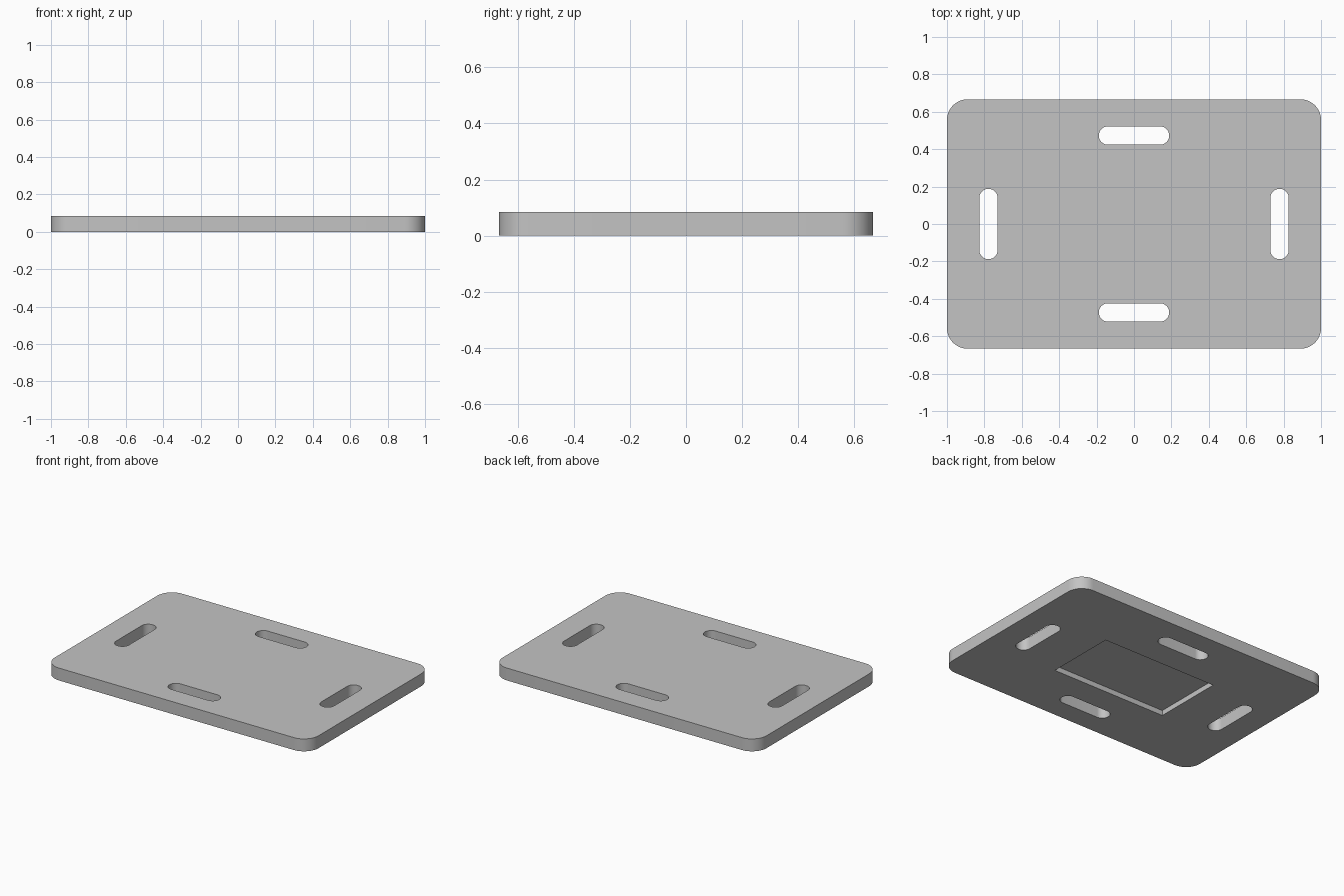
import bpy
import bmesh
from math import cos, sin, pi

WIDTH, DEPTH, THICK = 2.0, 1.333, 0.085
CORNER_R = 0.11
SLOT_LEN, SLOT_W = 0.376, 0.098
SLOT_X, SLOT_Y = 0.778, 0.473
POCKET_W, POCKET_D, POCKET_H = 0.87, 0.49, 0.035

cube = bpy.data.objects.get("Cube")
if cube:
    bpy.data.objects.remove(cube, do_unlink=True)

grey = bpy.data.materials.new("plain_grey")
grey.use_nodes = True
colour = (0.55, 0.55, 0.55, 1)
grey.diffuse_color = colour
grey.node_tree.nodes["Principled BSDF"].inputs["Base Color"].default_value = colour


def rounded_slab(name, w, d, z0, z1, radius=0.0, center=(0, 0), steps=12):
    """Extrude a rectangle with rounded corners between two heights."""
    bm = bmesh.new()
    outline = []
    for i, (sx, sy) in enumerate([(1, 1), (-1, 1), (-1, -1), (1, -1)]):
        cx, cy = sx * (w / 2 - radius), sy * (d / 2 - radius)
        for k in range(steps + 1 if radius else 1):
            a = pi / 2 * (i + k / steps)
            outline.append(bm.verts.new((center[0] + cx + radius * cos(a),
                                         center[1] + cy + radius * sin(a), z0)))
    base = bm.faces.new(outline)
    top = bmesh.ops.extrude_face_region(bm, geom=[base])["geom"]
    bmesh.ops.translate(bm, vec=(0, 0, z1 - z0),
                        verts=[v for v in top if isinstance(v, bmesh.types.BMVert)])
    bmesh.ops.remove_doubles(bm, verts=bm.verts, dist=1e-4)
    bmesh.ops.recalc_face_normals(bm, faces=bm.faces)
    mesh = bpy.data.meshes.new(name)
    bm.to_mesh(mesh)
    bm.free()
    mesh.materials.append(grey)
    obj = bpy.data.objects.new(name, mesh)
    bpy.context.collection.objects.link(obj)
    return obj


# Main plate
plate = rounded_slab("plate", WIDTH, DEPTH, 0, THICK, CORNER_R)

# Through slots along each edge
cutters = []
for s in (-1, 1):
    for name, w, d, pos in (("side_slot", SLOT_W, SLOT_LEN, (s * SLOT_X, 0)),
                            ("end_slot", SLOT_LEN, SLOT_W, (0, s * SLOT_Y))):
        cutters.append(rounded_slab(name + "_cutter", w, d, -0.1, THICK + 0.1,
                                    SLOT_W / 2 - 0.0005, pos))

# Shallow rectangular pocket in the underside
cutters.append(rounded_slab("pocket_cutter", POCKET_W, POCKET_D, -0.1, POCKET_H))

# Cut everything out of the plate
bpy.ops.object.select_all(action="DESELECT")
plate.select_set(True)
bpy.context.view_layer.objects.active = plate
for cutter in cutters:
    cutter.hide_render = True
    mod = plate.modifiers.new(cutter.name, "BOOLEAN")
    mod.operation, mod.solver, mod.object = "DIFFERENCE", "EXACT", cutter
    bpy.ops.object.modifier_apply(modifier=mod.name)
for cutter in cutters:
    bpy.data.objects.remove(cutter, do_unlink=True)

bpy.ops.object.shade_smooth_by_angle(angle=pi / 6)
